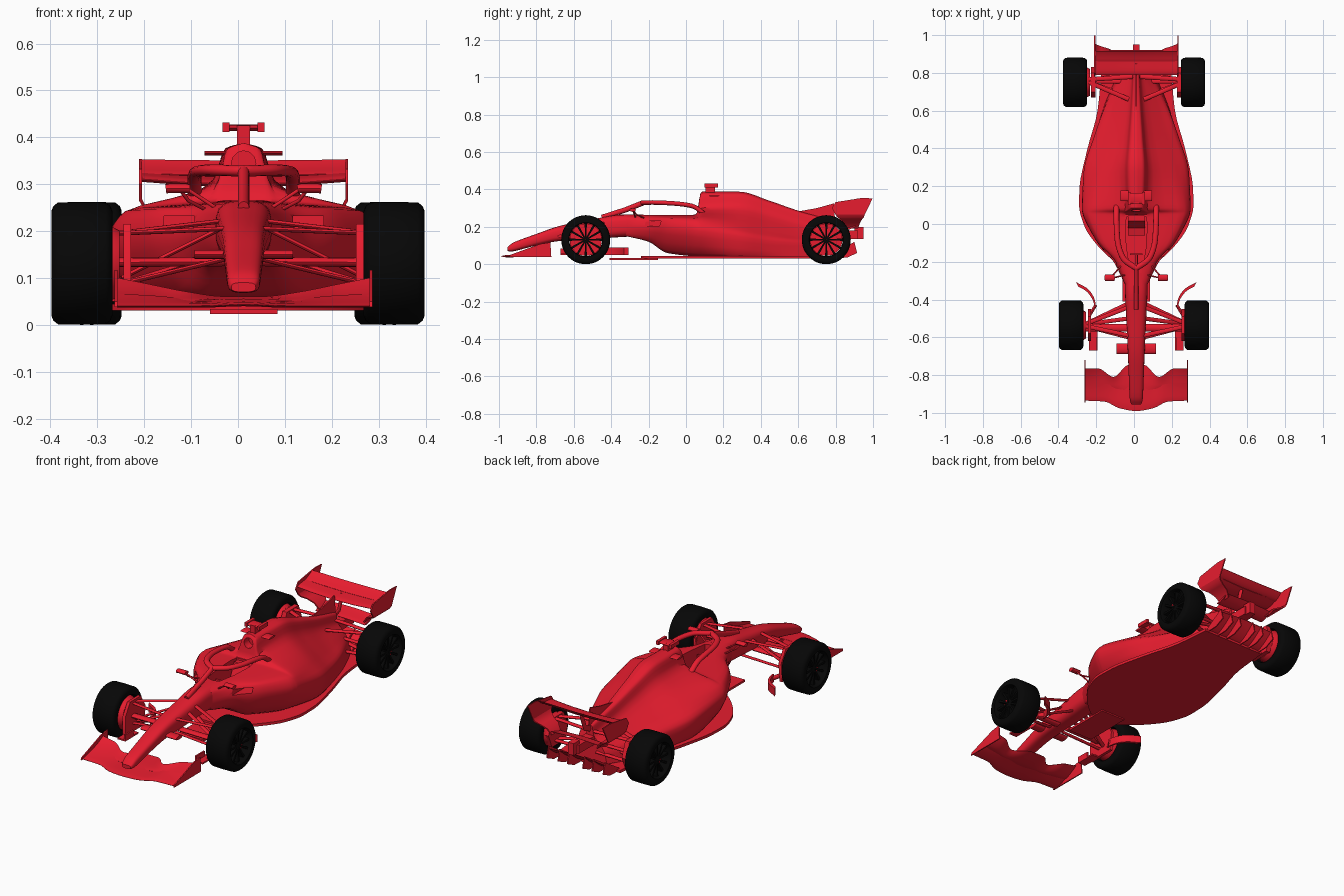
import bpy, bmesh, math
from mathutils import Vector

if "Cube" in bpy.data.objects:
    bpy.data.objects.remove(bpy.data.objects["Cube"])

CX = 0.012  # bodywork sits slightly off the wheel centre line


def material(name, col):
    m = bpy.data.materials.new(name)
    m.diffuse_color = (*col, 1)
    m.use_nodes = True
    m.node_tree.nodes["Principled BSDF"].inputs["Base Color"].default_value = m.diffuse_color
    return m


RED, BLACK = material("red_paint", (0.8, 0.012, 0.028)), material("black_rubber", (0.002, 0.002, 0.002))


def make(name, parts, mat=RED, mirror=False, cx=CX):
    bm = bmesh.new()
    for verts, faces in parts:
        for s in ((1, -1) if mirror else (1,)):
            vs = [bm.verts.new((s * v[0] + cx, v[1], v[2])) for v in verts]
            for f in faces:
                bm.faces.new([vs[i] for i in f])
    bmesh.ops.recalc_face_normals(bm, faces=bm.faces)
    me = bpy.data.meshes.new(name)
    bm.to_mesh(me)
    bm.free()
    me.materials.append(mat)
    ob = bpy.data.objects.new(name, me)
    bpy.context.collection.objects.link(ob)
    smooth(ob)
    return ob


def smooth(ob):
    bpy.ops.object.select_all(action='DESELECT')
    ob.select_set(True)
    bpy.context.view_layer.objects.active = ob
    bpy.ops.object.shade_smooth_by_angle(angle=math.radians(38))


def resample(rows, n):
    """Smooth interpolation through rows without overshoot."""
    d = [[b - a for a, b in zip(p, q)] for p, q in zip(rows, rows[1:])]
    mid = [[2 * a * b / (a + b) if a * b > 0 else 0 for a, b in zip(p, q)] for p, q in zip(d, d[1:])]
    m = [d[0]] + mid + [d[-1]]
    out = []
    for i in range(len(d)):
        for k in range(n):
            t = k / n
            h = (2*t**3 - 3*t*t + 1, t**3 - 2*t*t + t, 3*t*t - 2*t**3, t**3 - t*t)
            out.append([h[0]*a + h[1]*ma + h[2]*b + h[3]*mb
                        for a, ma, b, mb in zip(rows[i], m[i], rows[i+1], m[i+1])])
    return out + [list(rows[-1])]


def loft(rings, closed=False):
    n, c = len(rings[0]), len(rings)
    faces = [(i*n + j, i*n + (j+1) % n, (i+1) % c*n + (j+1) % n, (i+1) % c*n + j)
             for i in range(c if closed else c - 1) for j in range(n)]
    if not closed:
        faces += [tuple(range(n)), tuple(range((c-1)*n, c*n))]
    return [v for r in rings for v in r], faces


def plate(pts, axis, lo, hi):
    put = (lambda p, h: (h, p[0], p[1])) if axis == 'x' else (lambda p, h: (p[0], p[1], h))
    return loft([[put(p, h) for p in pts] for h in (lo, hi)])


def box(x0, x1, y0, y1, z0, z1):
    return plate([(x0, y0), (x1, y0), (x1, y1), (x0, y1)], 'z', z0, z1)


def sym(half):
    return half + [(-x, y) for x, y in reversed(half) if x > 1e-6]


def tube(path, w, h):
    """Elliptical tube: w is the horizontal radius, h the vertical one."""
    P, rings = [Vector(p) for p in path], []
    for i, p in enumerate(P):
        d = (P[min(i+1, len(P)-1)] - P[max(i-1, 0)]).normalized()
        s = d.cross(Vector((0, 0, 1)))
        s = s.normalized() if s.length > 0.01 else Vector((1, 0, 0))
        u = s.cross(d)
        rings.append([p + s*w*math.cos(a*math.tau/12) + u*h*math.sin(a*math.tau/12) for a in range(12)])
    return loft(rings)


def revolve(prof, x, y, z, n=48):
    return loft([[(x + px, y + r*math.cos(a*math.tau/n), z + r*math.sin(a*math.tau/n)) for px, r in prof]
                 for a in range(n)], True)


def wing(stations, th):
    """stations: x, leading y, trailing y, leading z, trailing z."""
    full = [(-s[0], *s[1:]) for s in reversed(stations) if s[0] > 0] + stations
    rings = []
    for x, yl, yt, zl, zt in resample(full, 5):
        pt = lambda t, o: (x, yl + (yt-yl)*t, zl + (zt-zl)*t**1.6 + o*th*(math.sin(math.pi*t**0.6) + .15))
        rings.append([pt(k/7, 1) for k in range(8)] + [pt(k/7, -1) for k in range(7, -1, -1)])
    return loft(rings)


# nose cone: y, half width, bottom, top
rings = []
for y, w, b, t in resample([(-.955, .026, .07, .09), (-.93, .034, .068, .112), (-.8, .04, .1, .162),
                            (-.67, .045, .125, .206), (-.5, .053, .135, .24), (-.35, .06, .145, .265),
                            (-.26, .062, .15, .266)], 5):
    ring = []
    for k in range(24):
        c, s = math.cos(k*math.tau/24), math.sin(k*math.tau/24)
        ring.append((w*math.copysign(abs(c)**.65, c), y, (b+t)/2 + (t-b)/2*math.copysign(abs(s)**.65, s)))
    rings.append(ring)
make("nose_cone", [loft(rings)])

# main body: y, spine z, neck w/z, shoulder w/z, waist w/z, bottom w/z
rows = [(-.32, .264, .03, .262, .055, .245, .06, .2, .045, .15),
        (-.2, .265, .05, .262, .10, .245, .12, .195, .07, .12),
        (-.1, .264, .07, .26, .185, .246, .205, .19, .11, .06),
        (.05, .265, .08, .262, .25, .243, .283, .18, .19, .042),
        (.085, .388, .058, .30, .255, .24, .288, .175, .2, .04),
        (.28, .388, .065, .31, .215, .215, .278, .15, .25, .04),
        (.45, .338, .05, .27, .165, .18, .228, .125, .22, .04),
        (.61, .283, .035, .225, .12, .155, .17, .115, .175, .04),
        (.79, .236, .022, .185, .055, .15, .085, .11, .1, .05)]
rings = []
for y, zt, wn, zn, ws, zs, wm, zm, wb, zb in resample(rows, 6):
    half = resample([(0, zt), (.6*wn, zt - .15*(zt-zn)), (wn, zn), (ws, zs), (wm, zm), (wb, zb), (0, zb)], 4)
    rings.append([(x, y, z) for x, z in half] + [(-x, y, z) for x, z in half[-2:0:-1]])
body = make("main_body", [loft(rings)])

# cockpit, airbox and sidepod openings
cutter = make("opening_cutter", [
    plate(sym([(0, -.235), (.035, -.225), (.052, -.12), (.058, .0), (.05, .04), (0, .048)]), 'z', .16, .45),
    tube([(0, .05, .345), (0, .11, .345)], .026, .026),
    box(.105, .17, -.22, -.09, .205, .232), box(-.17, -.105, -.22, -.09, .205, .232)])
cutter.hide_render = True
mod = body.modifiers.new("openings", 'BOOLEAN')
mod.operation, mod.object, mod.solver = 'DIFFERENCE', cutter, 'EXACT'
bpy.context.view_layer.objects.active = body
bpy.ops.object.modifier_apply(modifier=mod.name)
bpy.data.objects.remove(cutter)
smooth(body)
make("cockpit_seat", [plate([(-.06, .15), (.04, .15), (.045, .255), (.015, .255), (-.02, .18), (-.06, .17)], 'x', -.045, .045)])
make("steering_wheel", [box(-.032, .032, -.165, -.155, .19, .235), tube([(0, -.23, .2), (0, -.16, .21)], .008, .008)])

# thin fin behind the engine cover
make("engine_cover_fin", [plate([(.5, .3), (.61, .284), (.7, .3), (.79, .325), (.8, .2), (.55, .25)], 'x', -.003, .003)])

# floor, splitter and diffuser
edge = resample([(.05, -.24), (.1, -.21), (.2, -.12), (.275, -.01), (.303, .1), (.3, .2), (.258, .4),
                 (.205, .6), (.185, .8)], 4)
make("floor", [plate(sym([(0, -.24)] + edge + [(0, .8)]), 'z', .03, .044)])
make("splitter", [box(-.072, .072, -.41, -.15, .023, .034)])
make("diffuser", [wing([(0, .76, .9, .036, .115), (.165, .76, .9, .036, .105)], .004)])
make("diffuser_fins", [plate([(.76, .032), (.86, .035), (.915, .06), (.9, .12)], 'x', x-.003, x+.003)
                       for x in (-.165, -.1, -.045, .045, .1, .165)])

# front wing
make("front_wing_main", [wing([(0, -.99, -.86, .043, .055), (.09, -.975, -.86, .04, .05),
                               (.17, -.94, -.845, .04, .06), (.27, -.935, -.84, .04, .066)], .004)])
make("front_wing_flap", [wing([(.04, -.88, -.745, .05, .06), (.12, -.87, -.81, .05, .07),
                               (.2, -.86, -.765, .054, .086), (.27, -.86, -.765, .06, .1)], .003)])
make("front_wing_endplate", [plate([(-.945, .038), (-.72, .038), (-.725, .117), (-.78, .108), (-.94, .05)],
                                   'x', .269, .275)], mirror=True)
make("nose_pods", [tube([(.03, -.66, .15), (.105, -.66, .15)], .028, .01)], mirror=True)

# rear wing with curled-in endplates
make("rear_wing_main", [wing([(0, .79, .875, .3, .315), (.1, .79, .875, .302, .318), (.217, .79, .875, .31, .325)], .006)])
make("rear_wing_flap", [wing([(0, .86, .915, .318, .35), (.217, .86, .915, .322, .352)], .004)])
make("rear_wing_endplate", [
    plate([(.78, .3), (.8, .332), (.94, .354), (.998, .352), (.955, .265), (.8, .265)], 'x', .217, .223),
    loft([[(x, y0, z), (x, y1, z), (x - .005, y1, z + .005), (x - .005, y0, z + .005)] for x, z, y0, y1 in
          ((.223, .265, .8, .955), (.215, .25, .81, .95), (.19, .238, .83, .94), (.155, .22, .84, .93), (.135, .19, .85, .92))]),
], mirror=True)
make("beam_wing", [wing([(0, .84, .92, .19, .215), (.145, .84, .92, .185, .21)], .005)])
make("rear_wing_pylon", [tube([(0, .75, .2), (0, .83, .23), (0, .86, .31)], .006, .014)])
make("crash_structure", [box(-.026, .026, .74, .92, .135, .18), box(-.017, .017, .9, .95, .135, .198)])

# cockpit halo
arc = resample([(.105, .095, .272), (.105, .03, .312), (.1, -.08, .326), (.07, -.18, .33), (0, -.235, .328)], 5)
arc += [[-x, y, z] for x, y, z in arc[-2::-1]]
make("halo", [tube(arc, .015, .012), tube([(0, -.45, .25), (0, -.32, .292), (0, -.23, .328)], .012, .014)])

# roof camera and winglets
make("roof_camera", [box(-.014, .014, .105, .155, .38, .425), tube([(-.032, .135, .42), (.032, .135, .42)], .03, .007),
                     box(-.045, -.03, .1, .17, .411, .431), box(.03, .045, .1, .17, .411, .431)])
make("roof_winglets", [tube([(-.083, .15, .366), (.083, .15, .366)], .028, .005)])

# mirrors on stalks
make("mirror_housing", [tube([(.115, -.285, .29), (.123, -.285, .291), (.158, -.285, .291), (.166, -.285, .29)], .017, .01)], mirror=True)
make("mirror_stalk", [tube([(.08, -.22, .245), (.118, -.265, .265), (.135, -.28, .288)], .004, .004),
                      tube([(.06, -.27, .25), (.118, -.284, .288)], .004, .004)], mirror=True)

# suspension arms
make("front_suspension", [tube(p, .011, .005) for p in (
    [(.04, -.44, .222), (.27, -.53, .195)], [(.04, -.59, .205), (.27, -.54, .195)],
    [(.04, -.42, .155), (.27, -.53, .085)], [(.04, -.6, .14), (.27, -.54, .085)],
    [(.04, -.5, .21), (.26, -.53, .1)])] + [tube([(.03, -.55, .135), (.27, -.55, .133)], .02, .01)], mirror=True)
make("rear_suspension", [tube(p, .012, .007) for p in (
    [(.04, .66, .2), (.25, .75, .2)], [(.02, .78, .2), (.25, .765, .2)], [(.06, .68, .1), (.25, .75, .08)],
    [(.04, .79, .1), (.25, .76, .08)], [(.03, .755, .13), (.27, .755, .131)])], mirror=True)

# brake ducts and wheel wake vanes
make("front_brake_duct", [plate([(-.62, .05), (-.46, .05), (-.45, .15), (-.49, .215), (-.58, .215), (-.62, .15)], 'x', .24, .256),
                          box(.205, .25, -.67, -.56, .05, .058), box(.205, .213, -.67, -.6, .05, .085)], mirror=True)
make("rear_brake_duct", [plate([(.68, .06), (.8, .06), (.83, .13), (.8, .21), (.7, .21), (.67, .13)], 'x', .215, .24)], mirror=True)
vane = resample([(.212, -.44), (.222, -.395), (.255, -.345), (.318, -.308)], 4)
vane = vane + [(x + .006, y - .014) for x, y in vane[-2:0:-1]]
make("wake_vane", [plate(vane, 'z', .05, .09), tube([(.215, -.43, .07), (.245, -.48, .08)], .008, .012)], mirror=True)

# wheels: black tyre and spokes over a red brake drum
for end, cx, cy, hw in (("front", .333, -.536, .065), ("rear", .312, .75, .064)):
    for side, s in (("right", 1), ("left", -1)):
        X, Z, nm = s*cx, .131, f"{end}_{side}"
        tyre = [(-hw, .092), (-hw, .112), (-hw + .004, .122), (-hw + .014, .13), (0, .131),
                (hw - .014, .13), (hw - .004, .122), (hw, .112), (hw, .092), (hw - .008, .088), (-hw + .008, .088)]
        make(nm + "_tyre", [revolve(tyre, X, cy, Z)], BLACK, cx=0)
        drum = [(-s*.08, .02), (-s*.08, .07), (-s*.05, .086), (s*.012, .086), (s*.012, .001), (-s*.08, .001)]
        make(nm + "_brake_drum", [revolve(drum, X, cy, Z)], RED, cx=0)
        hub = [(s*.01, .001), (s*.01, .018), (s*.044, .016), (s*.046, .001)]
        spokes = [revolve(hub, X, cy, Z, 24)]
        for k in range(12):
            c, n = math.cos(k*math.tau/12), math.sin(k*math.tau/12)
            at = lambda r, w: (cy + r*c - w*n, Z + r*n + w*c)
            a, b = sorted((X + s*.02, X + s*.046))
            spokes.append(plate([at(.01, .004), at(.091, .006), at(.091, -.006), at(.01, -.004)], 'x', a, b))
        make(nm + "_spokes", spokes, BLACK, cx=0)
